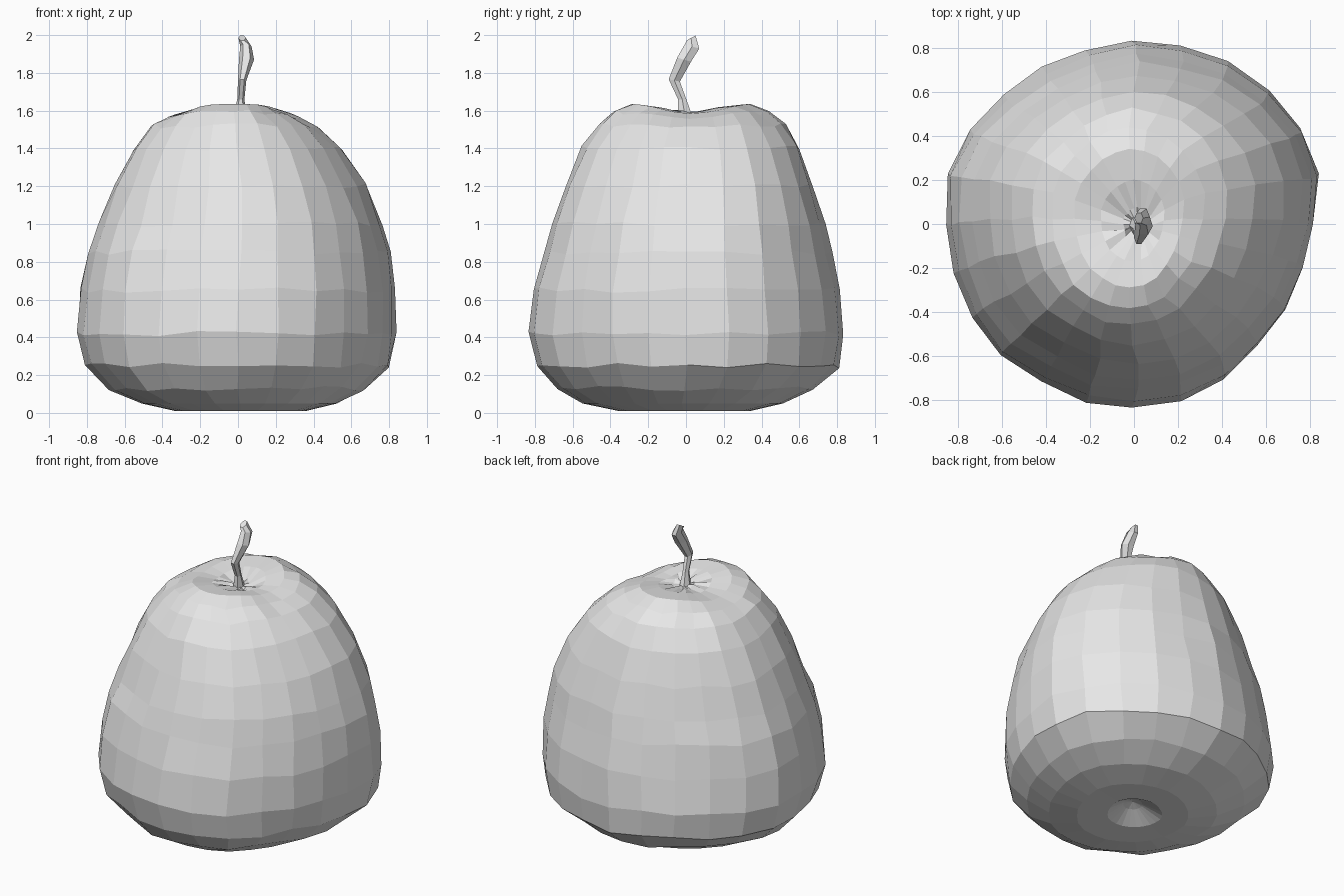
import bpy, math, random
from mathutils import Vector

random.seed(4)
if "Cube" in bpy.data.objects:
    bpy.data.objects.remove(bpy.data.objects["Cube"])

grey = bpy.data.materials.new("plain grey")
grey.use_nodes = True
grey.diffuse_color = (0.8, 0.8, 0.8, 1)
grey.node_tree.nodes["Principled BSDF"].inputs["Base Color"].default_value = (0.8, 0.8, 0.8, 1)


def loft(name, rings, start, end):
    """Skin a stack of equal rings and close both ends on a centre point."""
    n = len(rings[0])
    verts = [v for ring in rings for v in ring] + [start, end]
    first, last = len(verts) - 2, len(verts) - 1
    top = (len(rings) - 1) * n
    faces = []
    for i in range(n):
        j = (i + 1) % n
        faces.append((first, j, i))
        faces.append((last, top + i, top + j))
        for k in range(0, top, n):
            faces.append((k + i, k + j, k + n + j, k + n + i))
    mesh = bpy.data.meshes.new(name)
    mesh.from_pydata(verts, [], faces)
    mesh.materials.append(grey)
    obj = bpy.data.objects.new(name, mesh)
    bpy.context.collection.objects.link(obj)
    return obj


# Uneven outline of the fruit, as radii at equal angles from +x
outline = [.82, .865, .88, .865, .855, .84, .84, .823, .82, .83, .855, .87,
           .845, .84, .845, .85, .825, .835, .83, .83, .82, .79, .79, .79]

# Body levels: height, left/right and front/back limits, sag of the side valley
levels = [
    (.07, -.05, .07, -.06, .06, 0),
    (.012, -.17, .17, -.17, .17, 0),
    (.01, -.33, .36, -.36, .34, 0),
    (.05, -.51, .53, -.55, .51, 0),
    (.13, -.68, .68, -.69, .67, 0),
    (.25, -.81, .81, -.79, .81, 0),
    (.42, -.85, .84, -.835, .835, 0),
    (.65, -.83, .84, -.81, .805, 0),
    (.85, -.785, .81, -.755, .765, 0),
    (1.0, -.73, .775, -.71, .73, 0),
    (1.2, -.655, .69, -.635, .67, 0),
    (1.4, -.56, .555, -.55, .60, 0),
    (1.52, -.46, .43, -.46, .52, 0),
    (1.59, -.37, .32, -.39, .44, .02),
    (1.635, -.27, .23, -.29, .34, .05),
    (1.62, -.15, .14, -.17, .20, .03),
    (1.59, -.05, .08, -.07, .07, 0),
]

body_rings = []
for z, x0, x1, y0, y1, sag in levels:
    wobble = .007 if .1 < z < 1.6 else .002
    ring = []
    for i, r in enumerate(outline):
        a = math.tau * i / len(outline)
        u = r * math.cos(a) / .842
        v = r * math.sin(a) / .836
        p = Vector(((x0 + x1) / 2 + u * (x1 - x0) / 2,
                    (y0 + y1) / 2 + v * (y1 - y0) / 2,
                    z - sag * math.cos(a) ** 4))
        p += Vector((random.uniform(-wobble, wobble),
                     random.uniform(-wobble, wobble),
                     random.uniform(-2, 2) * wobble if wobble > .005 else 0))
        ring.append(p)
    body_rings.append(ring)
loft("fruit_body", body_rings, Vector((.01, 0, .09)), Vector((.015, 0, 1.58)))

# Crooked stem: centre x, y, z, half widths, and tilt of the ring
stem_levels = [
    (.01, -.005, 1.57, .035, .045, 0),
    (.015, -.02, 1.66, .019, .025, 0),
    (.022, -.062, 1.76, .022, .034, -.2),
    (.045, -.01, 1.87, .040, .042, -.3),
    (.042, .032, 1.94, .030, .044, -.3),
    (.022, .027, 1.985, .020, .027, .55),
]
stem_rings = []
for x, y, z, w, d, tilt in stem_levels:
    ring = []
    for i in range(6):
        a = math.tau * i / 6
        ring.append(Vector((x + w * math.cos(a), y + d * math.sin(a),
                            z + tilt * d * math.sin(a))))
    stem_rings.append(ring)
loft("stem", stem_rings, Vector((.01, 0, 1.56)), Vector((.022, .027, 1.985)))
